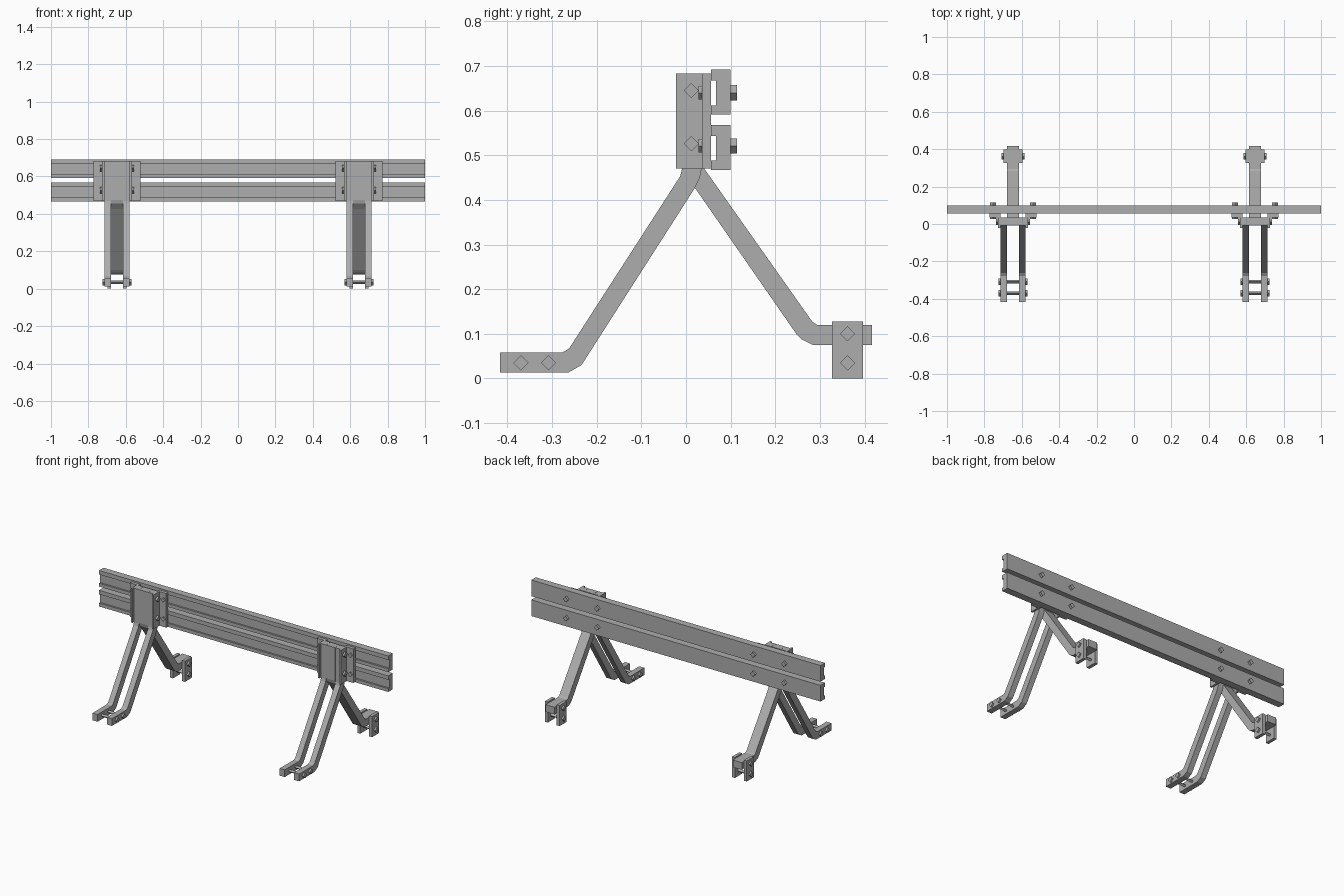
import bpy, bmesh
from mathutils import Vector

if "Cube" in bpy.data.objects:
    bpy.data.objects.remove(bpy.data.objects["Cube"], do_unlink=True)

steel = bpy.data.materials.new("steel_grey")
steel.use_nodes = True
COLOUR = (0.42, 0.42, 0.42, 1)
steel.diffuse_color = COLOUR
steel.node_tree.nodes["Principled BSDF"].inputs["Base Color"].default_value = COLOUR


def extrude(name, outline, start, end, axis="x"):
    """Prism from an outline: (y, z) points along x, or (x, z) points along y."""
    place = (lambda a, b: (start, a, b)) if axis == "x" else (lambda a, b: (a, start, b))
    bm = bmesh.new()
    face = bm.faces.new([bm.verts.new(place(a, b)) for a, b in outline])
    grown = bmesh.ops.extrude_face_region(bm, geom=[face])
    move = Vector((end - start, 0, 0)) if axis == "x" else Vector((0, end - start, 0))
    bmesh.ops.translate(bm, vec=move, verts=[v for v in grown["geom"] if isinstance(v, bmesh.types.BMVert)])
    bmesh.ops.recalc_face_normals(bm, faces=bm.faces)
    mesh = bpy.data.meshes.new(name)
    bm.to_mesh(mesh)
    bm.free()
    mesh.materials.append(steel)
    obj = bpy.data.objects.new(name, mesh)
    bpy.context.collection.objects.link(obj)
    return obj


def box(name, x, y, z):
    return extrude(name, [(y[0], z[0]), (y[1], z[0]), (y[1], z[1]), (y[0], z[1])], *x)


def diamond(name, a, z, start, end, axis="x", r=0.017):
    return extrude(name, [(a - r, z), (a, z - r), (a + r, z), (a, z + r)], start, end, axis)


# Two long rails, each a shallow channel open to the front
for name, low in (("lower_rail", 0.467), ("upper_rail", 0.591)):
    extrude(name, [(0.1, low), (0.1, low + 0.101), (0.056, low + 0.101), (0.056, low + 0.076),
                   (0.067, low + 0.076), (0.067, low + 0.021), (0.056, low + 0.021), (0.056, low)], -1, 1)

# Bent bar outlines, as (y, z)
FRONT_LEG = [(-0.417, 0.013), (-0.264, 0.013), (-0.234, 0.03), (0.02, 0.427), (0.031, 0.45), (0.036, 0.475),
             (0.036, 0.683), (-0.009, 0.683), (-0.009, 0.47), (-0.013, 0.453),
             (-0.262, 0.067), (-0.277, 0.058), (-0.417, 0.058)]
REAR_LEG = [(0.417, 0.075), (0.284, 0.075), (0.258, 0.088), (0.247, 0.1), (0.02, 0.427), (-0.004, 0.455),
            (-0.009, 0.475), (-0.009, 0.683), (0.036, 0.683), (0.036, 0.477), (0.043, 0.467),
            (0.283, 0.127), (0.294, 0.12), (0.417, 0.12)]
BOLT_Z = (0.645, 0.526)

for label, cx in (("right", -0.647), ("left", 0.647)):
    extrude(label + "_rear_leg", REAR_LEG, cx - 0.031, cx + 0.031)

    # Rods crossing the open gaps at the feet
    for y in (-0.37, -0.308):
        diamond(label + "_front_foot_rod", y, 0.035, cx - 0.035, cx + 0.035, r=0.009)
    diamond(label + "_rear_foot_rod", 0.362, 0.035, cx - 0.035, cx + 0.035, r=0.009)

    for s in (-1, 1):
        def span(a, b):
            return cx + s * a, cx + s * b

        extrude(label + "_front_leg", FRONT_LEG, *span(0.032, 0.067))
        box(label + "_rear_foot_plate", span(0.031, 0.051), (0.327, 0.397), (0, 0.128))

        # Angle bracket: side plate along the bars, flange against the rails
        box(label + "_bracket_side", span(0.067, 0.079), (-0.022, 0.056), (0.47, 0.683))
        box(label + "_bracket_flange", span(0.079, 0.125), (0.036, 0.056), (0.47, 0.683))

        # Bolt heads on the bracket and behind the rails
        for z in BOLT_Z:
            diamond(label + "_bracket_bolt", 0.012, z, *span(0.079, 0.09))
            bx = cx + s * 0.107
            diamond(label + "_flange_bolt", bx, z - 0.005, 0.028, 0.036, "y", 0.015)
            diamond(label + "_rail_bolt", bx, z - 0.005, 0.1, 0.114, "y")

        # Bolt heads on the feet
        for y in (-0.37, -0.308):
            diamond(label + "_front_foot_bolt", y, 0.035, *span(0.067, 0.077))
        for z in (0.035, 0.1):
            diamond(label + "_rear_foot_bolt", 0.362, z, *span(0.051, 0.061))
